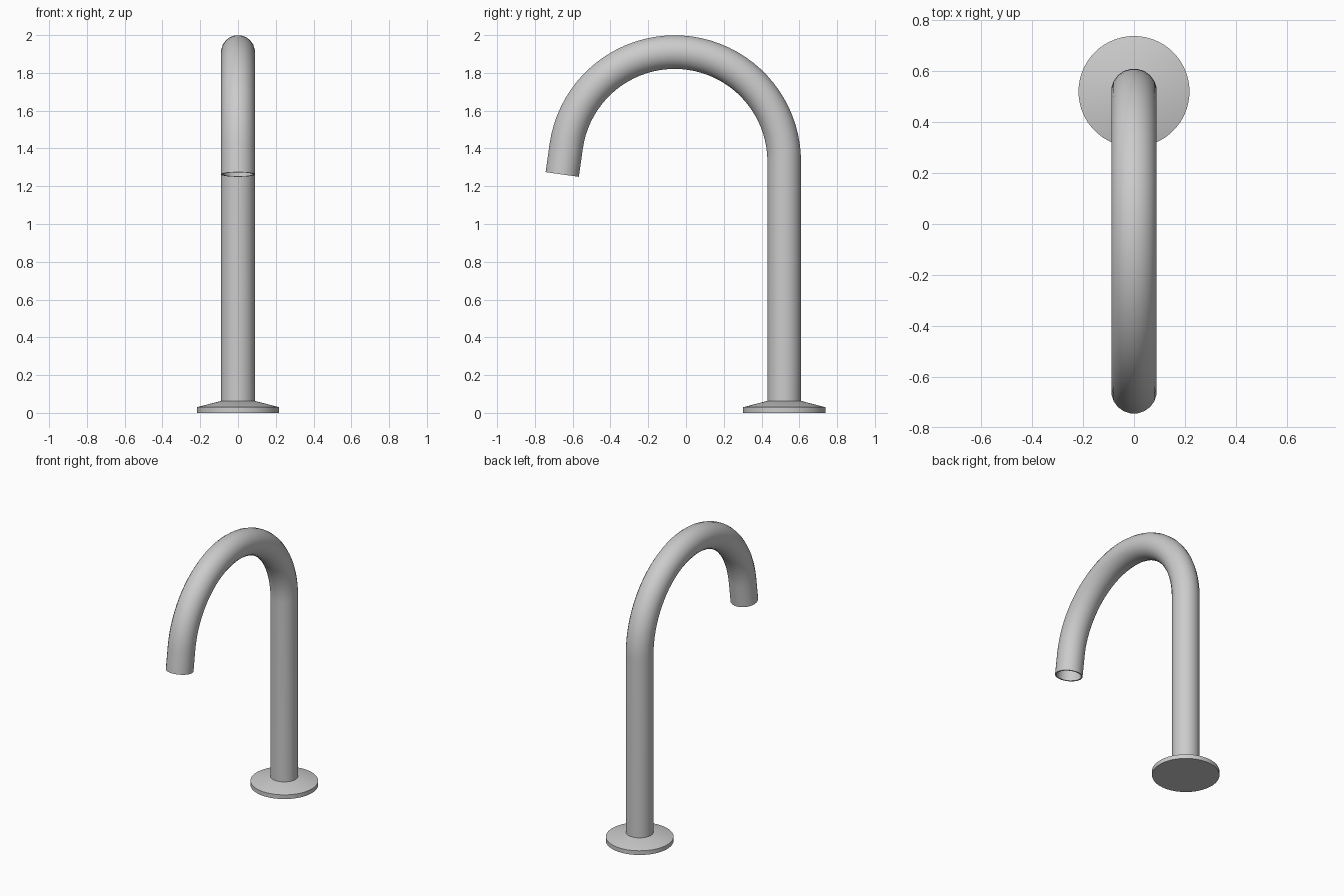
import bpy, bmesh, math
from mathutils import Vector

if "Cube" in bpy.data.objects:
    bpy.data.objects.remove(bpy.data.objects["Cube"])

SIDES = 20
PIPE_Y, R = 0.52, 0.09
ARC_Y, ARC_Z, ARC_R = -0.06, 1.33, 0.58
END = math.radians(172)


def loft(name, rings):
    """Skin a list of vertex rings and cap both ends."""
    bm = bmesh.new()
    loops = [[bm.verts.new(p) for p in ring] for ring in rings]
    n = len(loops[0])
    for a, b in zip(loops, loops[1:]):
        for i in range(n):
            j = (i + 1) % n
            bm.faces.new((a[i], a[j], b[j], b[i]))
    bm.faces.new(loops[0][::-1])
    bm.faces.new(loops[-1])
    bmesh.ops.recalc_face_normals(bm, faces=bm.faces)
    mesh = bpy.data.meshes.new(name)
    bm.to_mesh(mesh)
    bm.free()
    ob = bpy.data.objects.new(name, mesh)
    bpy.context.collection.objects.link(ob)
    bpy.ops.object.select_all(action='DESELECT')
    ob.select_set(True)
    bpy.context.view_layer.objects.active = ob
    bpy.ops.object.shade_smooth_by_angle(angle=math.radians(30))
    return ob


def ring(y, z, tilt, r, n=SIDES):
    """Circle across the path; tilt is the turn of the path in the yz plane."""
    side = Vector((0, math.cos(tilt), math.sin(tilt)))
    pts = []
    for i in range(n):
        a = 2 * math.pi * (i + 0.5) / n
        pts.append(Vector((r * math.cos(a), y, z)) + side * (r * math.sin(a)))
    return pts


# Pipe: straight riser, round bend, short straight outlet
rings = [ring(PIPE_Y, 0.045, 0, R)]
STEPS = 40
for k in range(STEPS + 1):
    t = END * k / STEPS
    rings.append(ring(ARC_Y + ARC_R * math.cos(t), ARC_Z + ARC_R * math.sin(t), t, R))


def outlet(d, r):
    return ring(ARC_Y + ARC_R * math.cos(END) - d * math.sin(END),
                ARC_Z + ARC_R * math.sin(END) + d * math.cos(END), END, r)


# Hollow mouth of the outlet
rings += [outlet(0.15, R), outlet(0.15, R - 0.01), outlet(0.0, R - 0.01)]
loft("spout_pipe", rings)

# Round base flange with sloped top
loft("base_flange", [ring(PIPE_Y, z, 0, r, 48) for r, z in
                     ((0.218, 0), (0.218, 0.03), (0.095, 0.062))])
